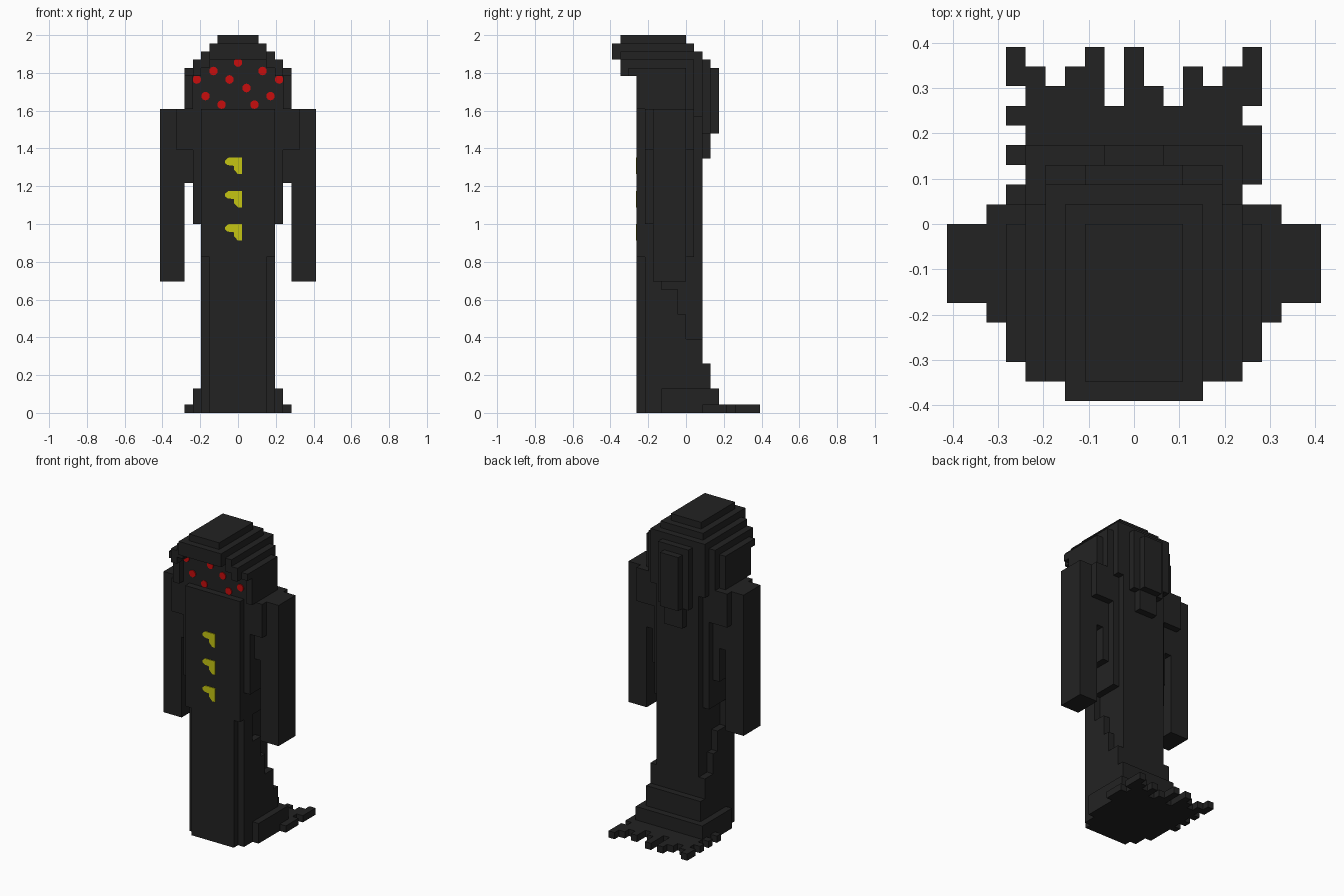
import bpy, bmesh, math
from mathutils import Matrix

if "Cube" in bpy.data.objects:
    bpy.data.objects.remove(bpy.data.objects["Cube"])

U = 2 / 46  # edge of one block


def material(name, rgb):
    m = bpy.data.materials.new(name)
    m.use_nodes = True
    col = (*rgb, 1)
    m.diffuse_color = col
    m.node_tree.nodes["Principled BSDF"].inputs["Base Color"].default_value = col
    return m


CLOTH = material("charcoal", (0.0165, 0.0165, 0.0165))
RED = material("eye red", (0.58, 0.004, 0.004))
YELLOW = material("button yellow", (0.56, 0.56, 0.006))


def finish(name, bm, mat):
    bmesh.ops.recalc_face_normals(bm, faces=bm.faces)
    me = bpy.data.meshes.new(name)
    bm.to_mesh(me)
    bm.free()
    me.materials.append(mat)
    ob = bpy.data.objects.new(name, me)
    bpy.context.collection.objects.link(ob)
    return ob


def blocks(name, boxes):
    """Boxes given as x0, x1, y0, y1, z0, z1 in block units."""
    bm = bmesh.new()
    for x0, x1, y0, y1, z0, z1 in boxes:
        mat = (Matrix.Translation(((x0 + x1) / 2 * U, (y0 + y1) / 2 * U, (z0 + z1) / 2 * U))
               @ Matrix.Diagonal(((x1 - x0) * U, (y1 - y0) * U, (z1 - z0) * U, 1)))
        bmesh.ops.create_cube(bm, size=1, matrix=mat)
    return finish(name, bm, CLOTH)


def wide(w, *rest):
    """A box centred on x = 0 with half width w."""
    return (-w, w, *rest)


def pair(x0, x1, *rest):
    """A box and its mirror image."""
    return [(x0, x1, *rest), (-x1, -x0, *rest)]


# Robe: narrow core with wider sides, recessed behind in steps
blocks("robe", [
    wide(3.5, -6, 2, 0, 37),
    wide(4.5, -5, 2, 0, 9),
    wide(4.5, -5, 0, 9, 12),
    wide(4.5, -5, -1, 12, 15),
    wide(4.5, -5, -3, 15, 19),
    wide(4.5, -6, 1, 19, 37),
    wide(5.5, -5, 0, 23, 37),
])

# Shoulders and sleeves
blocks("shoulders", [wide(6.5, -4, 0, 28, 37), wide(7.5, -5, 1, 32, 37)])
for name, side in (("left_sleeve", 1), ("right_sleeve", -1)):
    a, b = sorted((6.5 * side, 9.5 * side))
    blocks(name, [(a, b, -4, 0, 16, 37)])

# Hem steps
blocks("hem", [wide(5.5, -3, 4, 0, 3), wide(4.5, 0, 3, 3, 6)])

# Ragged train: one strip per column, plus loose edge blocks
ends = (8, 7, 8, 9, 6, 9, 7, 6, 8, 7, 8)
train = [(i - 5.5, i - 4.5, 1, e, 0, 1) for i, e in enumerate(ends)]
train += [(-6.5, -5.5, a, b, 0, 1) for a, b in ((1, 2), (3, 4), (5, 6), (7, 9))]
train += [(5.5, 6.5, a, b, 0, 1) for a, b in ((2, 5), (6, 9))]
blocks("train", train)

# Hood crown: stepped dome
crown = [wide(2.5, -8, 0, 45, 46)]
for k in range(4):
    top = 45 - k
    crown.append(wide(3.5 + k, -5, 0, top - 1, top))
    # Rounded back corners of each step
    for j in range(1, k + 2):
        crown.append(wide(min(3.5 + k, (5.5, 4.5, 2.5, 1.5)[j - 1]), 0, j, top - 1, top))
blocks("hood_crown", crown)

# Hood brim: arch overhanging the face
blocks("hood_brim", [
    wide(3.5, -9, -5, 43, 45),
    wide(4.5, -8, -5, 43, 44),
    *pair(3.5, 5.5, -8, -5, 42, 43),
    *pair(4.5, 5.5, -8, -5, 41, 42),
    *pair(5.5, 6.5, -7, -5, 41, 42),
])

# Hood sides and back drape
blocks("hood_drape", [
    *pair(5.5, 6.5, -6, 0, 37, 41),
    wide(6.5, -5, 0, 37, 42),
    wide(5.5, 0, 1, 36, 42),
    wide(4.5, 0, 2, 36, 42),
    wide(2.5, 0, 3, 34, 42),
    wide(1.5, 0, 4, 34, 42),
    wide(1.5, 0, 3, 31, 34),
])

# Red eyes scattered over the face
eyes = [(0, 1.855), (-.13, 1.81), (.13, 1.81), (-.218, 1.765), (.218, 1.765),
        (-.045, 1.765), (.045, 1.72), (-.172, 1.677), (.172, 1.677),
        (-.087, 1.632), (.087, 1.632)]
bm = bmesh.new()
for x, z in eyes:
    bmesh.ops.create_cone(bm, cap_ends=True, segments=10, radius1=.023, radius2=.023, depth=.006,
                          matrix=Matrix.Translation((x, -5 * U - .003, z))
                          @ Matrix.Rotation(math.pi / 2, 4, 'X'))
finish("eyes", bm, RED)

# Hooked yellow buttons down the chest
outline = [(-.05, 0), (.021, 0), (.021, -.088), (0, -.088), (-.022, -.064),
           (-.022, -.044), (-.055, -.04), (-.068, -.03), (-.068, -.015)]
bm = bmesh.new()
for top in (1.352, 1.176, 1.0):
    face = bm.faces.new([bm.verts.new((x, -6 * U, top + z)) for x, z in outline])
    ext = bmesh.ops.extrude_face_region(bm, geom=[face])
    verts = [g for g in ext["geom"] if isinstance(g, bmesh.types.BMVert)]
    bmesh.ops.translate(bm, verts=verts, vec=(0, -.005, 0))
finish("buttons", bm, YELLOW)
